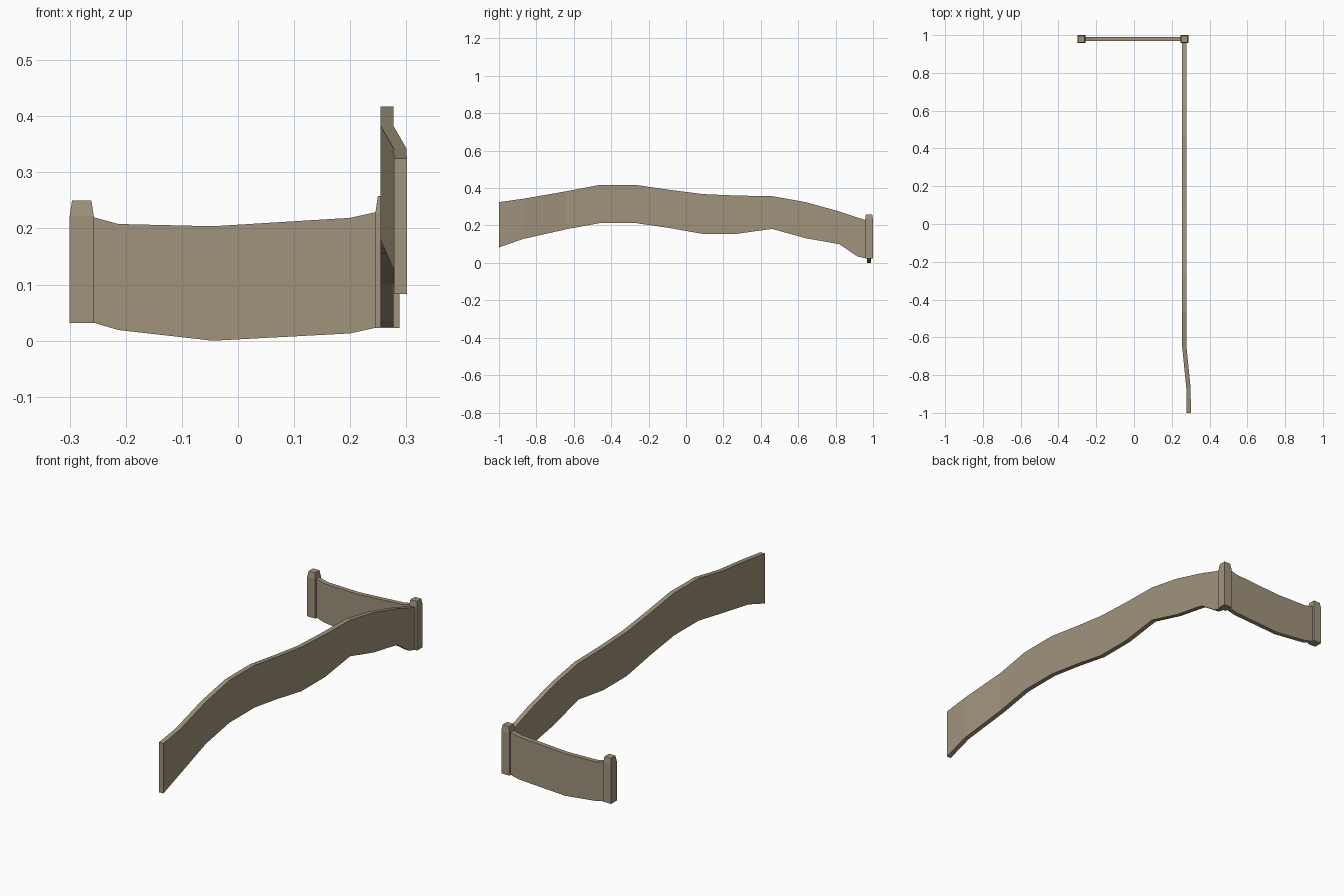
import bpy

if "Cube" in bpy.data.objects:
    bpy.data.objects.remove(bpy.data.objects["Cube"])

stone = bpy.data.materials.new("weathered_tan")
stone.diffuse_color = (0.35, 0.292, 0.2, 1.0)
stone.use_nodes = True
stone.node_tree.nodes["Principled BSDF"].inputs["Base Color"].default_value = stone.diffuse_color


def add_loft(name, rings):
    """Join a row of four-sided rings into a closed, flat-shaded solid."""
    verts = [p for ring in rings for p in ring]
    faces = [(0, 1, 2, 3)]
    for i in range(len(rings) - 1):
        a, b = 4 * i, 4 * i + 4
        for k in range(4):
            n = (k + 1) % 4
            faces.append((a + k, b + k, b + n, a + n))
    e = len(verts) - 4
    faces.append((e + 3, e + 2, e + 1, e))
    mesh = bpy.data.meshes.new(name)
    mesh.from_pydata(verts, [], faces)
    mesh.materials.append(stone)
    obj = bpy.data.objects.new(name, mesh)
    bpy.context.collection.objects.link(obj)
    # consistent outward normals
    import bmesh
    bm = bmesh.new()
    bm.from_mesh(mesh)
    bmesh.ops.recalc_face_normals(bm, faces=bm.faces)
    bm.to_mesh(mesh)
    bm.free()
    return obj


def add_post(name, cx, z0):
    """Square post with a tapered top."""
    cy, rings = 0.9785, []
    for h, z in ((0.0215, 0), (0.0215, 0.19), (0.0172, 0.218 if cx < 0 else 0.235)):
        if z == 0.19 and cx > 0:
            z = 0.206
        rings.append([(cx + sx * h, cy + sy * h, z0 + z)
                      for sx, sy in ((-1, -1), (1, -1), (1, 1), (-1, 1))])
    add_loft(name, rings)


add_post("left_post", -0.2785, 0.032)
add_post("corner_post", 0.2665, 0.023)

# short back wall: x, bottom, top
back = [(-0.257, 0.032, 0.22), (-0.213, 0.019, 0.208), (-0.045, 0.0, 0.204),
        (0.2, 0.013, 0.219), (0.245, 0.023, 0.229)]
add_loft("back_wall", [[(x, 0.968, b), (x, 0.99, b), (x, 0.99, t), (x, 0.968, t)]
                       for x, b, t in back])

# long undulating side wall: y, bottom, top, sideways shift
side = [(-1.0, 0.083, 0.325, 0.024), (-0.87, 0.128, 0.343, 0.023),
        (-0.64, 0.18, 0.383, 0), (-0.46, 0.213, 0.417, 0),
        (-0.27, 0.213, 0.417, 0), (-0.09, 0.187, 0.391, 0),
        (0.09, 0.155, 0.368, 0), (0.27, 0.155, 0.36, 0),
        (0.46, 0.182, 0.357, 0), (0.64, 0.132, 0.325, 0),
        (0.82, 0.1, 0.275, 0), (0.915, 0.035, 0.243, 0),
        (0.957, 0.025, 0.23, 0)]
add_loft("side_wall", [[(0.254 + s, y, b), (0.277 + s, y, b),
                        (0.277 + s, y, t), (0.254 + s, y, t)]
                       for y, b, t, s in side])
